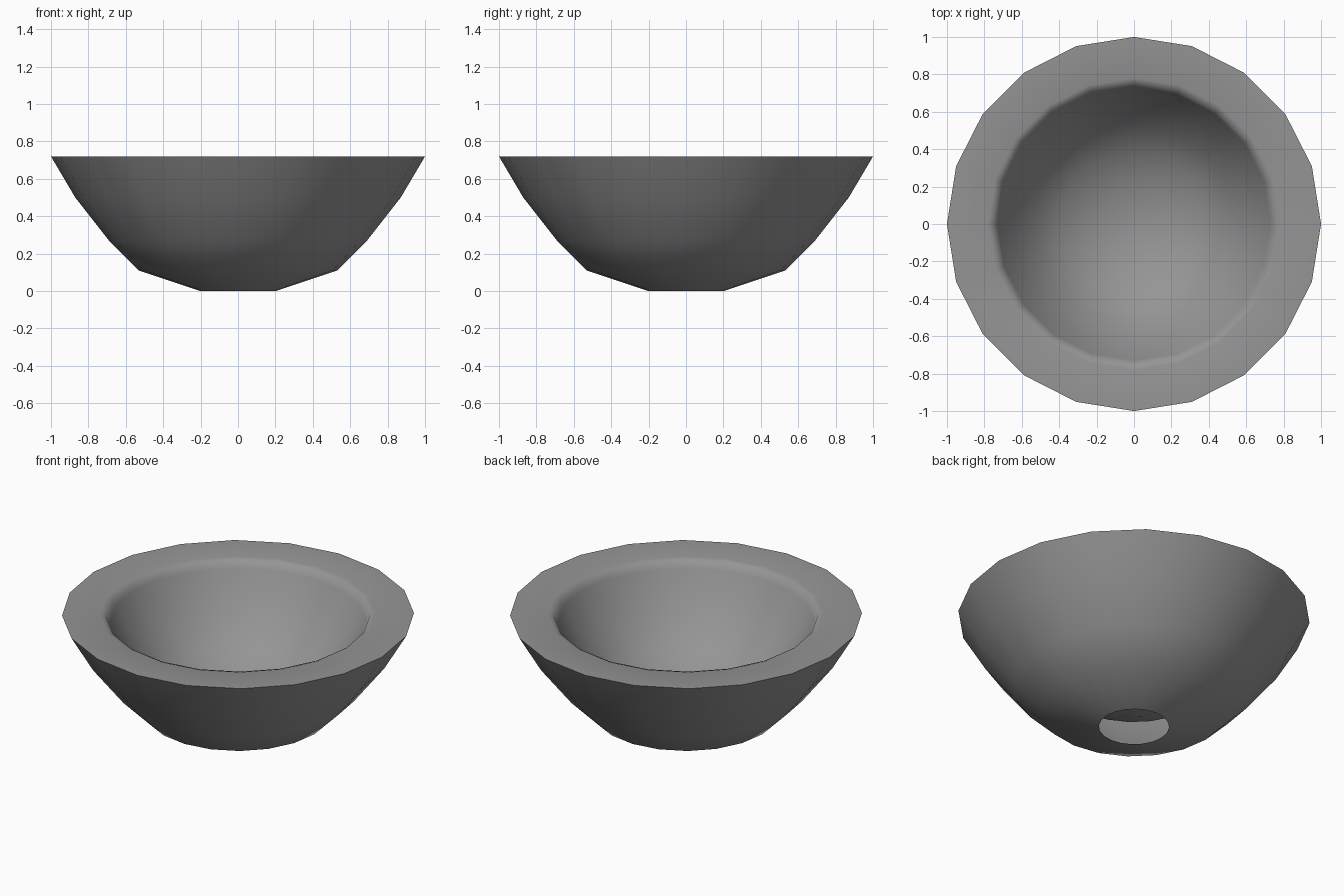
import bpy
import bmesh
from math import cos, sin, tau, radians

SIDES = 20

# Remove the default cube
cube = bpy.data.objects.get("Cube")
if cube:
    bpy.data.objects.remove(cube, do_unlink=True)

# Single grey clay colour
grey = bpy.data.materials.new("grey clay")
grey.use_nodes = True
colour = (0.3, 0.3, 0.3, 1)
grey.diffuse_color = colour
grey.node_tree.nodes["Principled BSDF"].inputs["Base Color"].default_value = colour


def lathe(name, profile, material):
    """Spin a radius/height profile round z; radius 0 becomes a pole."""
    bm = bmesh.new()
    rings = []
    for r, z in profile:
        if r == 0:
            rings.append([bm.verts.new((0, 0, z))] * SIDES)
        else:
            rings.append([bm.verts.new((r * cos(tau * i / SIDES), r * sin(tau * i / SIDES), z))
                          for i in range(SIDES)])
    for low, high in zip(rings, rings[1:]):
        for i in range(SIDES):
            j = (i + 1) % SIDES
            corners = dict.fromkeys((low[i], low[j], high[j], high[i]))
            bm.faces.new(list(corners))
    mesh = bpy.data.meshes.new(name)
    bm.to_mesh(mesh)
    bm.free()
    mesh.materials.append(material)
    obj = bpy.data.objects.new(name, mesh)
    bpy.context.collection.objects.link(obj)
    bpy.ops.object.select_all(action="DESELECT")
    obj.select_set(True)
    bpy.context.view_layer.objects.active = obj
    bpy.ops.object.shade_smooth_by_angle(angle=radians(50))
    return obj


# Outer wall from the open foot up to the rim, then flat rim, soft lip and basin
outer = [(0.2, 0), (0.53, 0.11), (0.69, 0.27), (0.87, 0.5), (1, 0.72)]
lip = [(0.78, 0.72), (0.75, 0.71), (0.73, 0.67)]
basin = [(0.65, 0.53), (0.53, 0.37), (0.4, 0.26), (0.2, 0.18), (0, 0.16)]
lathe("bowl", outer + lip + basin, grey)
